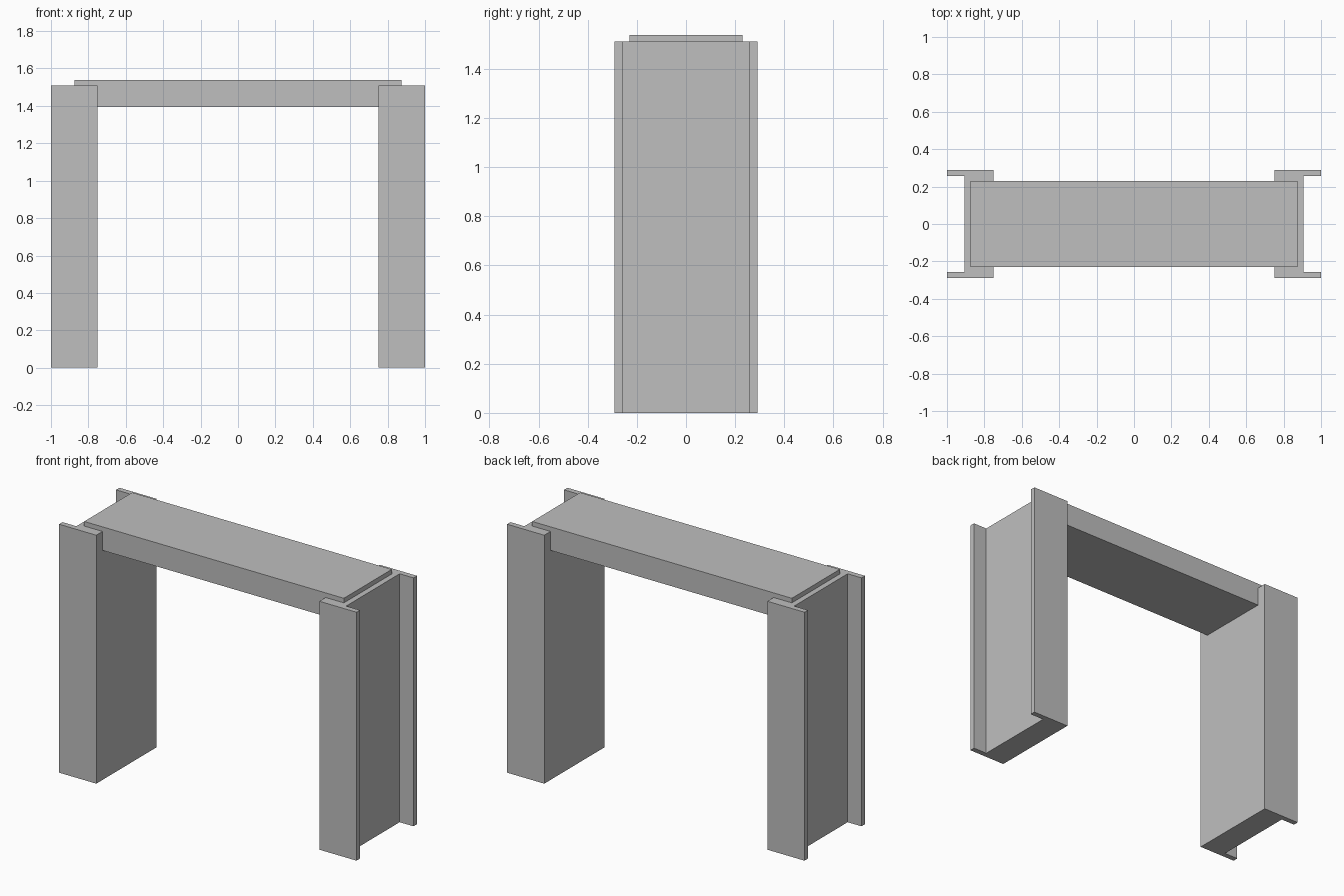
import bpy
import bmesh

old = bpy.data.objects.get("Cube")
if old:
    bpy.data.objects.remove(old, do_unlink=True)

grey = bpy.data.materials.new("light_grey")
colour = (0.52, 0.52, 0.52, 1)
grey.diffuse_color = colour
grey.use_nodes = True
grey.node_tree.nodes["Principled BSDF"].inputs["Base Color"].default_value = colour


def extrude_profile(name, points, bottom, top):
    """Make a flat-shaded solid from a plan outline."""
    bm = bmesh.new()
    face = bm.faces.new([bm.verts.new((x, y, bottom)) for x, y in points])
    result = bmesh.ops.extrude_face_region(bm, geom=[face])
    verts = [v for v in result["geom"] if isinstance(v, bmesh.types.BMVert)]
    bmesh.ops.translate(bm, vec=(0, 0, top - bottom), verts=verts)
    bmesh.ops.recalc_face_normals(bm, faces=bm.faces)
    mesh = bpy.data.meshes.new(name)
    bm.to_mesh(mesh)
    bm.free()
    mesh.materials.append(grey)
    obj = bpy.data.objects.new(name, mesh)
    bpy.context.collection.objects.link(obj)
    return obj


# Upright posts: a thick web with thin flanges reaching outwards
inner, web, outer = 0.75, 0.907, 1.0
half_depth, flange = 0.29, 0.257
front_half = [(web, -flange), (outer, -flange), (outer, -half_depth), (inner, -half_depth)]
outline = front_half + [(x, -y) for x, y in reversed(front_half)]
for name, side in (("left_post", 1), ("right_post", -1)):
    extrude_profile(name, [(side * x, y) for x, y in outline], 0, 1.51)

# Crossbeam set into the tops of the posts
extrude_profile("crossbeam", [(-0.873, -0.23), (0.873, -0.23), (0.873, 0.23), (-0.873, 0.23)], 1.395, 1.538)
